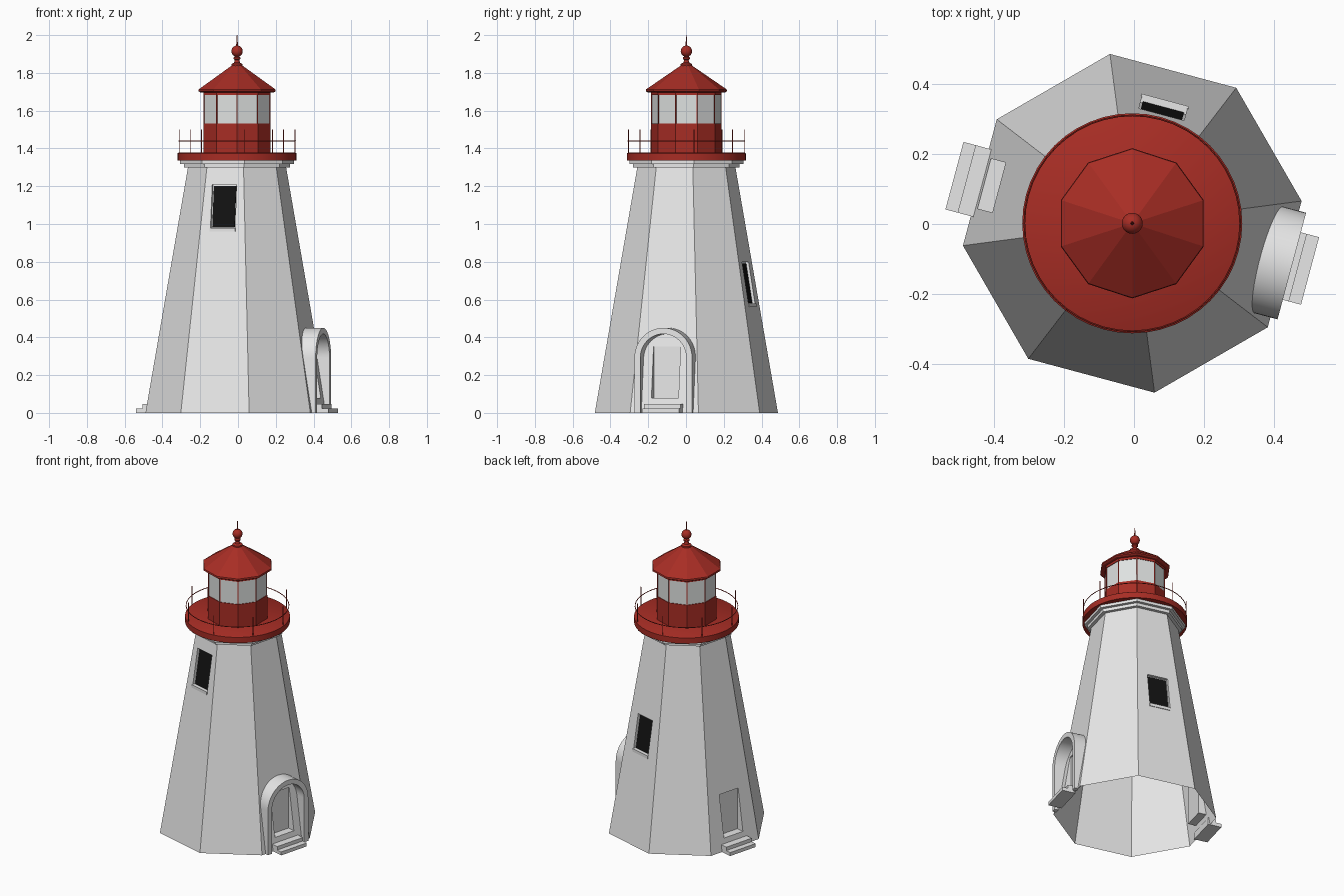
import bpy, bmesh, math
from mathutils import Vector

cube = bpy.data.objects.get("Cube")
if cube:
    bpy.data.objects.remove(cube, do_unlink=True)

CX, CY = -0.005, 0.002            # tower axis
BASE_R, TOP_R, TOP_Z = 0.489, 0.262, 1.30
C8 = math.cos(math.radians(22.5))


def material(name, rgb):
    m = bpy.data.materials.new(name)
    m.use_nodes = True
    m.diffuse_color = (*rgb, 1)
    m.node_tree.nodes["Principled BSDF"].inputs["Base Color"].default_value = (*rgb, 1)
    return m


WHITE = material("white masonry", (0.80, 0.80, 0.80))
RED = material("red paint", (0.39, 0.026, 0.018))
GLASS = material("pale glass", (0.74, 0.76, 0.75))
BLACK = material("black window", (0.006, 0.006, 0.006))


def finish(name, bm, mat, smooth=False):
    bmesh.ops.remove_doubles(bm, verts=bm.verts, dist=1e-5)
    bmesh.ops.recalc_face_normals(bm, faces=bm.faces)
    me = bpy.data.meshes.new(name)
    bm.to_mesh(me)
    bm.free()
    me.materials.append(mat)
    ob = bpy.data.objects.new(name, me)
    bpy.context.collection.objects.link(ob)
    if smooth:
        bpy.ops.object.select_all(action='DESELECT')
        ob.select_set(True)
        bpy.context.view_layer.objects.active = ob
        bpy.ops.object.shade_smooth_by_angle(angle=math.radians(35))
    return ob


def face(bm, pts):
    return bm.faces.new([bm.verts.new(p) for p in pts])


def lathe(name, profile, sides, start, mat, smooth=False):
    """Turn an (r, z) profile round the tower axis and cap both ends."""
    bm = bmesh.new()
    rings = []
    for r, z in profile:
        rings.append([bm.verts.new((CX + r * math.cos(a), CY + r * math.sin(a), z))
                      for a in (math.radians(start) + math.tau * i / sides for i in range(sides))])
    for lo, hi in zip(rings, rings[1:]):
        for i in range(sides):
            j = (i + 1) % sides
            bm.faces.new((lo[i], lo[j], hi[j], hi[i]))
    bm.faces.new(rings[0])
    bm.faces.new(rings[-1])
    return finish(name, bm, mat, smooth)


def local(ang, d, t, z):
    """Point at distance d out along a wall direction and t sideways."""
    a = math.radians(ang)
    return Vector((CX + d * math.cos(a) - t * math.sin(a),
                   CY + d * math.sin(a) + t * math.cos(a), z))


def wall(z):
    return C8 * (BASE_R + (TOP_R - BASE_R) * z / TOP_Z)


def prism(name, ang, section, hw, mat):
    """Extrude a (d, z) section sideways over +-hw."""
    bm = bmesh.new()
    n = len(section)
    a, b = ([bm.verts.new(local(ang, d, t, z)) for d, z in section] for t in (-hw, hw))
    bm.faces.new(a)
    bm.faces.new(b)
    for i in range(n):
        j = (i + 1) % n
        bm.faces.new((a[i], a[j], b[j], b[i]))
    return finish(name, bm, mat)


# Recesses in the walls: direction -> (bottom, top, half width, depths at bottom and top)
DOOR = (0.08, 0.352, 0.074, wall(0.08) - 0.388, wall(0.352) - 0.388)
NICHES = {-15: DOOR, 165: DOOR,
          75: (0.56, 0.80, 0.067, 0.018, 0.018),
          255: (0.96, 1.21, 0.067, 0.018, 0.018)}

# Hollow eight-sided tower, open below
bm = bmesh.new()
tan = math.tan(math.radians(22.5))
for ang in (-15, 30, 75, 120, 165, 210, 255, 300):
    b, t = wall(0), wall(TOP_Z)
    outer = [local(ang, b, -b * tan, 0), local(ang, b, b * tan, 0),
             local(ang, t, t * tan, TOP_Z), local(ang, t, -t * tan, TOP_Z)]
    if ang not in NICHES:
        face(bm, outer)
        continue
    z0, z1, hw, d0, d1 = NICHES[ang]
    corners = ((-hw, z0, d0), (hw, z0, d0), (hw, z1, d1), (-hw, z1, d1))
    hole = [local(ang, wall(z), s, z) for s, z, d in corners]
    back = [local(ang, wall(z) - d, s, z) for s, z, d in corners]
    for i in range(4):
        j = (i + 1) % 4
        face(bm, (outer[i], outer[j], hole[j], hole[i]))
        face(bm, (hole[i], hole[j], back[j], back[i]))
    face(bm, back)
finish("tower_walls", bm, WHITE)

# Window panes and sills
for ang, label in ((255, "front"), (75, "back")):
    z0, z1, hw, d0, _ = NICHES[ang]
    lo, hi = z0 + 0.022, z1 - 0.008
    prism(label + "_window_pane", ang,
          [(wall(lo) - d0 - 0.002, lo), (wall(lo) - d0 + 0.005, lo),
           (wall(hi) - d0 + 0.005, hi), (wall(hi) - d0 - 0.002, hi)], hw - 0.006, BLACK)
    prism(label + "_window_sill", ang,
          [(wall(z0) - 0.03, z0), (wall(z0) + 0.004, z0),
           (wall(z0) + 0.004, z0 + 0.02), (wall(z0) - 0.03, z0 + 0.02)], hw + 0.003, WHITE)

# Two steps before each door
for ang, label in ((-15, "left"), (165, "right")):
    for k, (out, z0, z1) in enumerate(((0.527, 0, 0.023), (0.491, 0.023, 0.046))):
        prism(f"{label}_step_{k + 1}", ang,
              [(0.44, z0), (out, z0), (out, z1), (0.44, z1)], 0.1, WHITE)

# Arched porch surround, its back edge following the sloping wall
bm = bmesh.new()
SPRING, RO, RI, FRONT = 0.292, 0.158, 0.126, 0.473
strip = []
steps = [None] + [math.pi * i / 24 for i in range(25)] + [None]
for i, a in enumerate(steps):
    ring = []
    for r in (RO, RI):
        s, z = (r * math.cos(a), SPRING + r * math.sin(a)) if a is not None else (r if i == 0 else -r, 0)
        ring.append((local(-15, FRONT, s, z), local(-15, wall(z) - 0.006, s, z)))
    (of, ob_), (inf, inb) = ring
    strip.append((of, inf, inb, ob_))
for p, q in zip(strip, strip[1:]):
    for i in range(4):
        j = (i + 1) % 4
        face(bm, (p[i], p[j], q[j], q[i]))
face(bm, strip[0])
face(bm, strip[-1])
finish("door_arch", bm, WHITE, True)

# Cornice and gallery
lathe("cornice_lower", [(0.284, 1.298), (0.284, 1.318)], 8, 7.5, WHITE)
lathe("cornice_upper", [(0.304, 1.318), (0.304, 1.338)], 8, 7.5, WHITE)
lathe("gallery_deck", [(0.315, 1.336), (0.315, 1.374), (0.309, 1.378)], 48, 0, RED, True)

# Gallery railing
bpy.ops.mesh.primitive_torus_add(location=(CX, CY, 1.44), major_radius=0.309, minor_radius=0.0025,
                                 major_segments=48, minor_segments=6)
rail = bpy.context.object
rail.name = "railing_ring"
rail.data.materials.append(RED)


def post(name, ang, r, z0, z1, radius):
    p = local(ang, r, 0, (z0 + z1) / 2)
    bpy.ops.mesh.primitive_cylinder_add(vertices=6, radius=radius, depth=z1 - z0, location=p)
    bpy.context.object.name = name
    bpy.context.object.data.materials.append(RED)


for k in range(8):
    post(f"railing_post_{k + 1}", 7.5 + 45 * k, 0.309, 1.37, 1.50, 0.0025)

# Ten-sided lantern room
lathe("lantern_base", [(0.187, 1.37), (0.187, 1.532)], 10, 90, RED)
lathe("lantern_glass", [(0.183, 1.532), (0.183, 1.684)], 10, 90, GLASS)
lathe("lantern_head", [(0.187, 1.682), (0.187, 1.70)], 10, 90, RED)
for k in range(10):
    post(f"glazing_bar_{k + 1}", 90 + 36 * k, 0.183, 1.53, 1.69, 0.0035)

# Roof and finial
lathe("roof", [(0.205, 1.697), (0.215, 1.703), (0.213, 1.713), (0.025, 1.842)], 10, 90, RED)
lathe("finial_neck", [(0.030, 1.836), (0.030, 1.847), (0.016, 1.854), (0.012, 1.868),
                      (0.019, 1.874), (0.019, 1.881), (0.010, 1.888), (0.010, 1.90)], 20, 0, RED, True)
bpy.ops.mesh.primitive_uv_sphere_add(segments=24, ring_count=14, radius=0.03, location=(CX, CY, 1.915))
ball = bpy.context.object
ball.name = "finial_ball"
ball.data.materials.append(RED)
bpy.ops.object.shade_smooth()
lathe("finial_spike", [(0.005, 1.94), (0.0015, 2.0)], 10, 0, RED, True)
